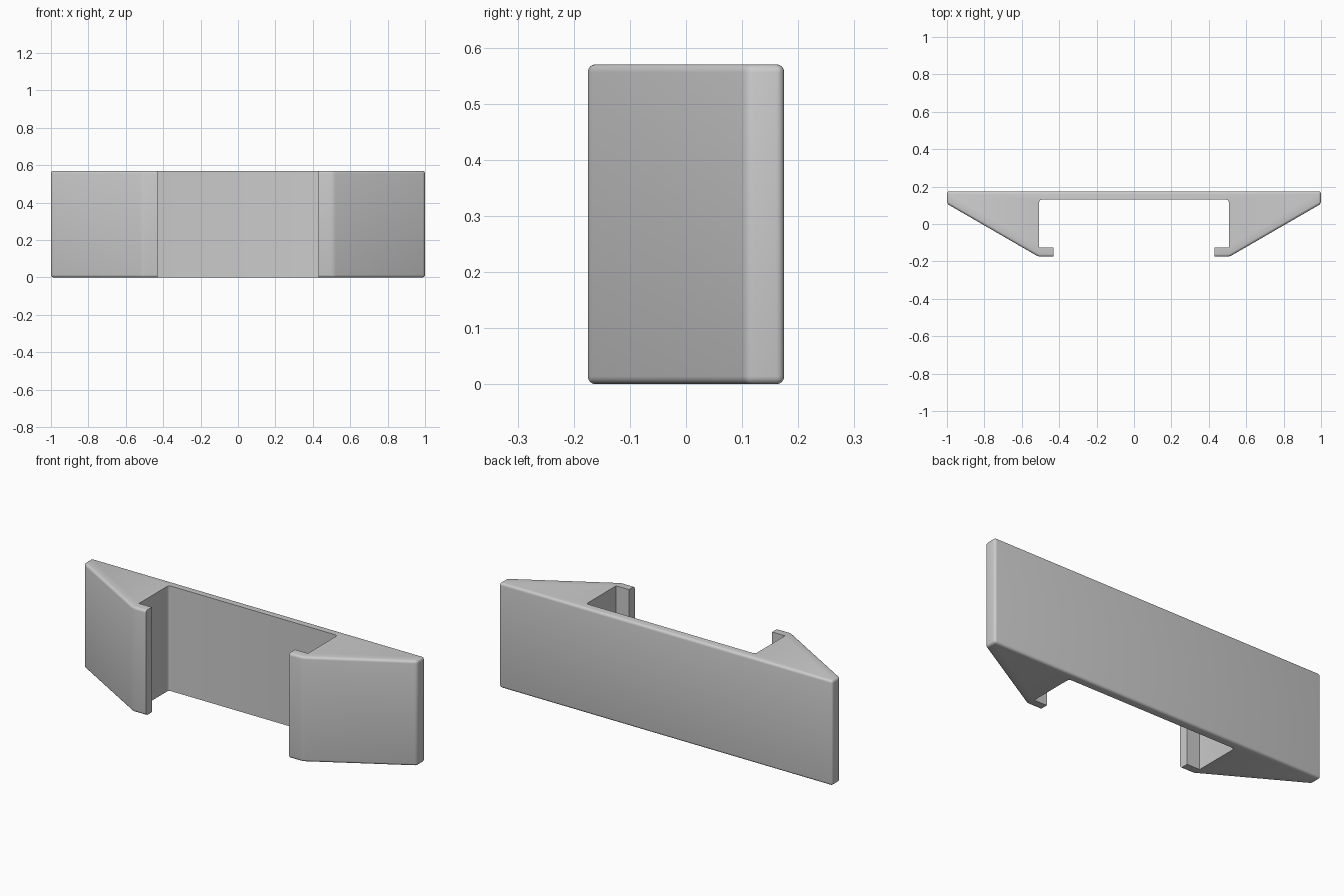
import bpy
import bmesh

cube = bpy.data.objects.get("Cube")
if cube:
    bpy.data.objects.remove(cube, do_unlink=True)

HEIGHT = 0.57
BACK, FRONT = 0.175, -0.175
EDGE = 0.014

# Plain grey plastic
grey = bpy.data.materials.new("grey plastic")
grey.use_nodes = True
colour = (0.6, 0.6, 0.6, 1)
grey.diffuse_color = colour
grey.node_tree.nodes["Principled BSDF"].inputs["Base Color"].default_value = colour

# Half of the clip outline, from the back plate round to the hook and inner wall
half = [(1, BACK), (1, 0.108), (0.51, FRONT), (0.43, FRONT),
        (0.43, -0.125), (0.507, -0.125), (0.507, 0.13)]
outline = half + [(-x, y) for x, y in reversed(half)]

# Extrude the outline upwards
bm = bmesh.new()
base = bm.faces.new([bm.verts.new((x, y, 0)) for x, y in outline])
top = bmesh.ops.extrude_face_region(bm, geom=[base])["geom"]
bmesh.ops.translate(bm, vec=(0, 0, HEIGHT),
                    verts=[v for v in top if isinstance(v, bmesh.types.BMVert)])
bmesh.ops.recalc_face_normals(bm, faces=bm.faces[:])


def on_outside(v):
    x, y = abs(v.co.x), v.co.y
    return x > 0.99 or y < FRONT + 0.001


def is_vertical(e):
    return abs(e.verts[0].co.z - e.verts[1].co.z) > 0.1


# Round the outer rims and corners, but keep the hook tips sharp
outer = [e for e in bm.edges if all(on_outside(v) for v in e.verts)
         and not (is_vertical(e) and abs(e.verts[0].co.x) < 0.5)]
# Small fillet where the arms meet the back plate
inner = [e for e in bm.edges if is_vertical(e) and abs(e.verts[0].co.y - 0.13) < 0.001]
bmesh.ops.bevel(bm, geom=outer + inner, offset=EDGE, offset_type='OFFSET',
                segments=4, profile=0.5, affect='EDGES', clamp_overlap=True)

mesh = bpy.data.meshes.new("clip_bracket")
bm.to_mesh(mesh)
bm.free()
mesh.materials.append(grey)
clip = bpy.data.objects.new("clip_bracket", mesh)
bpy.context.collection.objects.link(clip)

# Smooth the rounded edges only
bpy.ops.object.select_all(action='DESELECT')
clip.select_set(True)
bpy.context.view_layer.objects.active = clip
bpy.ops.object.shade_smooth_by_angle(angle=0.6)
